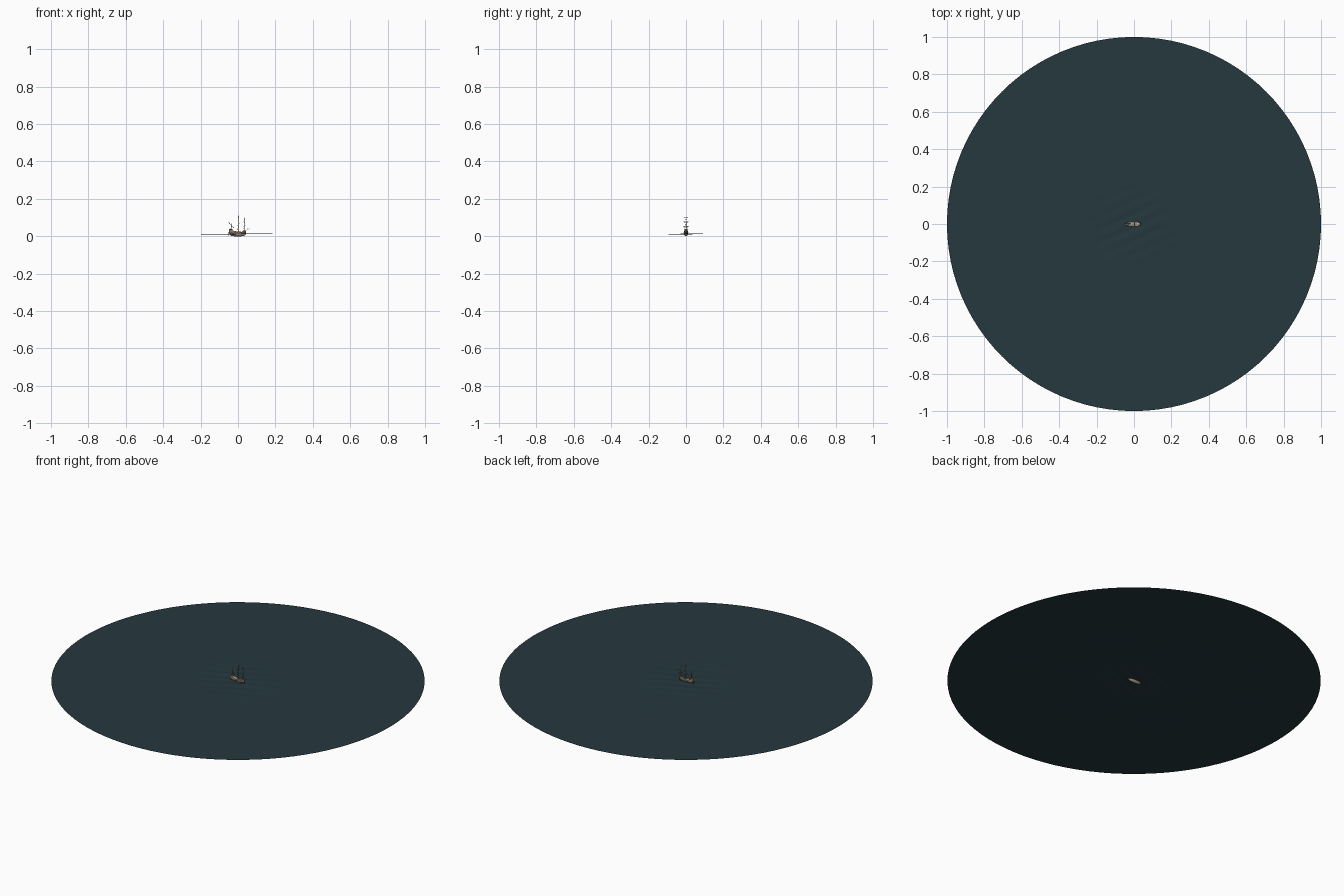
import bpy, bmesh, math
from mathutils import Vector

if "Cube" in bpy.data.objects:
    bpy.data.objects.remove(bpy.data.objects["Cube"])


def material(name, rgb):
    m = bpy.data.materials.new(name)
    m.use_nodes = True
    m.diffuse_color = (*rgb, 1)
    m.node_tree.nodes["Principled BSDF"].inputs["Base Color"].default_value = (*rgb, 1)
    return m


SEA = material("deep teal sea", (0.019, 0.040, 0.049))
PALE = material("pale hull bottom", (0.45, 0.36, 0.30))
DARK = material("dark timber", (0.045, 0.035, 0.032))
WOOD = material("weathered wood", (0.26, 0.19, 0.14))
CANVAS = material("furled canvas", (0.62, 0.56, 0.50))


def finish(name, bm, mats, smooth=None):
    bmesh.ops.recalc_face_normals(bm, faces=bm.faces)
    mesh = bpy.data.meshes.new(name)
    bm.to_mesh(mesh)
    bm.free()
    ob = bpy.data.objects.new(name, mesh)
    bpy.context.collection.objects.link(ob)
    for m in mats:
        mesh.materials.append(m)
    if smooth:
        bpy.ops.object.select_all(action="DESELECT")
        ob.select_set(True)
        bpy.context.view_layer.objects.active = ob
        bpy.ops.object.shade_smooth_by_angle(angle=math.radians(smooth))
    return ob


def spar(bm, a, b, r1, r2=None, sides=6):
    """Tapered pole from a to b."""
    a, b = Vector(a), Vector(b)
    d = b - a
    new = bmesh.ops.create_cone(bm, cap_ends=True, segments=sides, radius1=r1,
                                radius2=r1 if r2 is None else r2, depth=d.length)["verts"]
    bmesh.ops.rotate(bm, verts=new, matrix=d.to_track_quat("Z", "Y").to_matrix())
    bmesh.ops.translate(bm, verts=new, vec=(a + b) / 2)


def box(bm, centre, size):
    new = bmesh.ops.create_cube(bm)["verts"]
    bmesh.ops.scale(bm, verts=new, vec=size)
    bmesh.ops.translate(bm, verts=new, vec=centre)


# Sea: round sheet with a gentle swell that fades towards the rim
def swell(x, y):
    r = math.hypot(x, y)
    across = -0.42 * x + 0.91 * y
    chop = 0.0011 * math.sin(across * 95) * math.exp(-(r / 0.22) ** 2)
    roll = 0.0012 * math.sin(9 * x + 4 * y) * math.cos(11 * y - 3 * x)
    return 0.012 + chop + roll * max(0, 1 - r) ** 1.2


bm = bmesh.new()
SEGMENTS, RINGS = 96, 70
centre = bm.verts.new((0, 0, swell(0, 0)))
inner = None
for i in range(1, RINGS + 1):
    r = (i / RINGS) ** 1.3
    ring = []
    for j in range(SEGMENTS):
        t = math.tau * j / SEGMENTS
        x, y = r * math.cos(t), r * math.sin(t)
        ring.append(bm.verts.new((x, y, swell(x, y))))
    for j in range(SEGMENTS):
        k = (j + 1) % SEGMENTS
        if inner:
            bm.faces.new((inner[j], ring[j], ring[k], inner[k]))
        else:
            bm.faces.new((centre, ring[j], ring[k]))
    inner = ring
sea = finish("sea", bm, [SEA], 60)
if sum(p.normal.z for p in sea.data.polygons) < 0:
    sea.data.flip_normals()

# Hull: sections from stern to bow as x, half beam, keel height, rail height
SECTIONS = [(-0.047, 0.007, 0.011, 0.036), (-0.038, 0.009, 0.003, 0.034),
            (-0.022, 0.011, 0.000, 0.027), (0.000, 0.012, 0.000, 0.023),
            (0.020, 0.011, 0.000, 0.024), (0.034, 0.007, 0.003, 0.027),
            (0.043, 0.001, 0.010, 0.030)]
bm = bmesh.new()
rows = []
for x, beam, keel, rail in SECTIONS:
    half = []
    for k in range(7):
        u = k / 6
        width = beam * math.sin(min(1, u * 1.5) * math.pi / 2) * (1 - 0.15 * max(0, u - 0.66) * 3)
        half.append((width, keel + (rail - keel) * u ** 1.2))
    outline = [(-w, z) for w, z in reversed(half[1:])] + half
    rows.append([bm.verts.new((x, y, z)) for y, z in outline])
for a, b in zip(rows, rows[1:]):
    for j in range(len(a) - 1):
        bm.faces.new((a[j], a[j + 1], b[j + 1], b[j]))
    bm.faces.new((a[-1], a[0], b[0], b[-1]))
bm.faces.new(rows[0])
bm.faces.new(rows[-1])
bm.normal_update()
for f in bm.faces:
    z = f.calc_center_median().z
    if len(f.verts) > 4 or z < 0.014:
        f.material_index = 0
    else:
        f.material_index = 1 if z < 0.021 else 2
    if len(f.verts) == 4 and abs(f.normal.z) > 0.9 and z > 0.02:
        f.material_index = 0
finish("hull", bm, [PALE, DARK, WOOD], 35)

# Cabins, hatch and rudder
bm = bmesh.new()
box(bm, (-0.037, 0, 0.037), (0.016, 0.012, 0.006))
box(bm, (0.031, 0, 0.028), (0.010, 0.010, 0.004))
box(bm, (0.012, 0, 0.0245), (0.010, 0.008, 0.002))
finish("deck_houses", bm, [WOOD])
bm = bmesh.new()
box(bm, (-0.049, 0, 0.013), (0.004, 0.0015, 0.018))
finish("rudder", bm, [DARK])

# Rails and gun ports on both sides
bm = bmesh.new()
ports = bmesh.new()
for side in (-1, 1):
    for (x1, b1, _, r1), (x2, b2, _, r2) in zip(SECTIONS, SECTIONS[1:]):
        spar(bm, (x1, side * b1 * 0.87, r1 + 0.001), (x2, side * b2 * 0.87, r2 + 0.001), 0.0007)
    for i in range(5):
        box(ports, (-0.020 + i * 0.009, side * 0.0112, 0.0195), (0.003, 0.002, 0.002))
finish("rails", bm, [PALE])
finish("gun_ports", ports, [DARK])

# Masts: x, foot, top, then yards as height and half length
MASTS = [(0.001, 0.022, 0.112, [(0.052, 0.018), (0.078, 0.013), (0.100, 0.008)]),
         (0.033, 0.026, 0.101, [(0.050, 0.015), (0.073, 0.011), (0.092, 0.007)]),
         (-0.034, 0.034, 0.078, [])]
poles, yards, rolls, ropes = (bmesh.new() for _ in range(4))
for x, foot, top, spars in MASTS:
    spar(poles, (x, 0, foot), (x, 0, top), 0.0012, 0.0005)
    crow = foot + (top - foot) * 0.55
    spar(poles, (x, 0, crow), (x, 0, crow + 0.002), 0.0018, 0.0026, 8)
    for z, half in spars:
        spar(yards, (x + 0.0015, -half, z), (x + 0.0015, half, z), 0.0006)
        for side in (-1, 1):
            spar(rolls, (x + 0.002, 0, z - 0.0012),
                 (x + 0.002, side * half * 0.92, z - 0.0008), 0.0013, 0.0007, 8)
            spar(ropes, (x, 0, z + 0.009), (x + 0.0015, side * half, z), 0.00018, None, 3)
    for side in (-1, 1):
        for step in (-0.007, -0.0035, 0):
            spar(ropes, (x + step, side * 0.0088, foot + 0.001), (x, 0, crow), 0.0002, None, 3)

# Slanting rear yard and bowsprit
spar(yards, (-0.020, 0.001, 0.043), (-0.051, 0.001, 0.076), 0.0006)
spar(rolls, (-0.022, 0.001, 0.0435), (-0.049, 0.001, 0.0725), 0.0013, 0.0007, 8)
spar(poles, (0.036, 0, 0.028), (0.063, 0, 0.041), 0.0011, 0.0005)

# Stays along the centre line
for a, b in (((0.063, 0, 0.041), (0.033, 0, 0.100)), ((0.054, 0, 0.037), (0.033, 0, 0.073)),
             ((0.035, 0, 0.028), (0.001, 0, 0.078)), ((0.033, 0, 0.075), (0.001, 0, 0.110)),
             ((0.001, 0, 0.024), (-0.034, 0, 0.076))):
    spar(ropes, a, b, 0.0002, None, 3)
finish("masts", poles, [WOOD], 40)
finish("yards", yards, [DARK], 40)
finish("furled_sails", rolls, [CANVAS], 40)
finish("rigging", ropes, [DARK])
